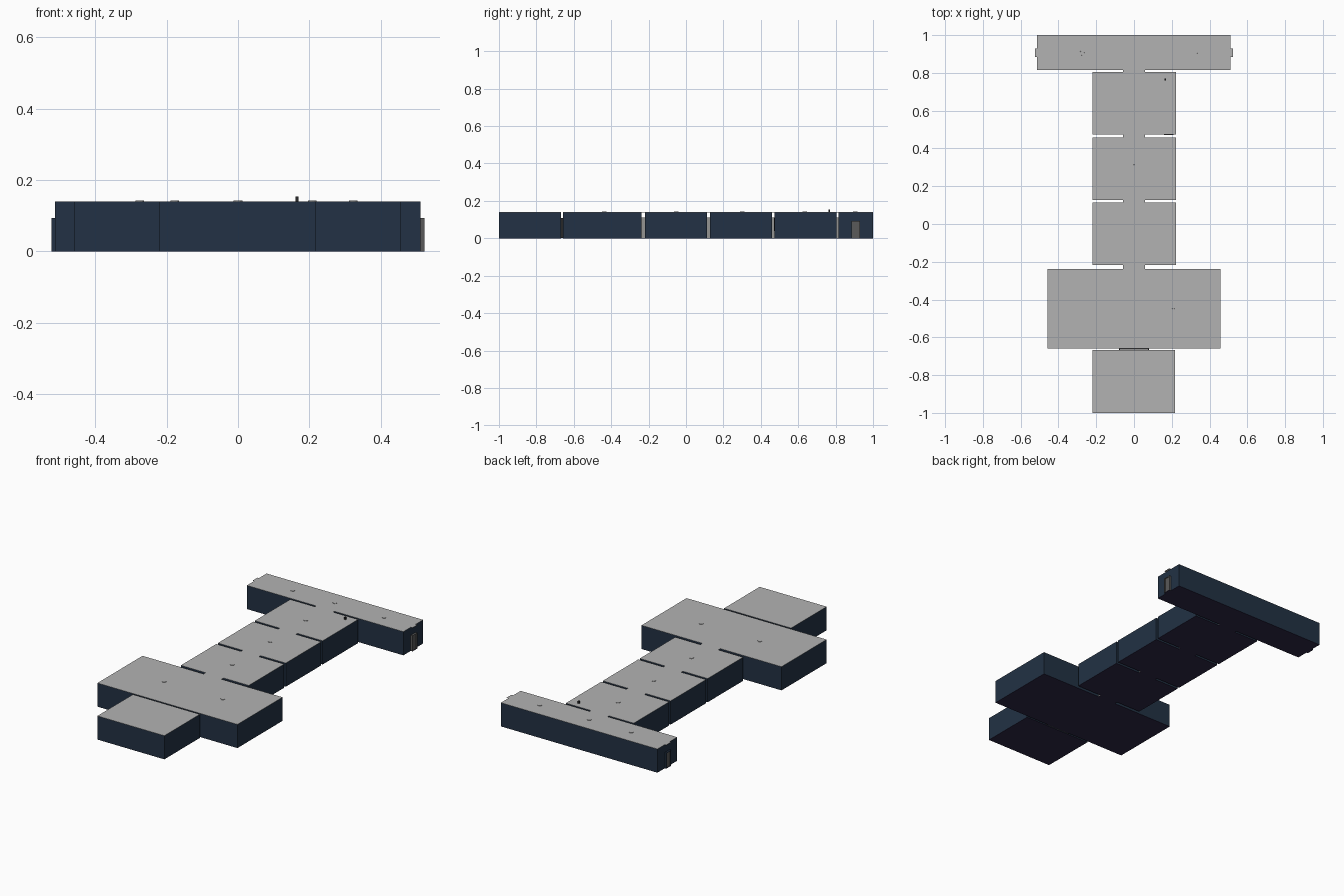
import bpy, bmesh
from mathutils import Matrix, Vector

if "Cube" in bpy.data.objects:
    bpy.data.objects.remove(bpy.data.objects["Cube"])


def material(name, rgb):
    m = bpy.data.materials.new(name)
    m.diffuse_color = (*rgb, 1)
    m.use_nodes = True
    m.node_tree.nodes["Principled BSDF"].inputs["Base Color"].default_value = m.diffuse_color
    return m


WALL = material("wall_blue", (0.016, 0.031, 0.058))
FLOOR = material("floor_dark", (0.026, 0.02, 0.062))
ROOF = material("roof_grey", (0.45, 0.45, 0.45))
PASSAGE = material("passage_grey", (0.3, 0.3, 0.29))
DARK = material("dark_metal", (0.02, 0.02, 0.022))
DOOR = material("door_grey", (0.1, 0.1, 0.1))
H, T, SKIN = 0.14, 0.004, 0.001  # room height, wall and sheet thickness
DOOR_W, DOOR_H = 0.055, 0.112    # passage half width and height


def boxes(name, spans, mat=None):
    """One object from boxes given as (x0, x1, y0, y1, z0, z1)."""
    bm = bmesh.new()
    for x0, x1, y0, y1, z0, z1 in spans:
        centre = Vector((x0 + x1, y0 + y1, z0 + z1)) / 2
        bmesh.ops.create_cube(bm, size=1, matrix=Matrix.Translation(centre)
                              @ Matrix.Diagonal((x1 - x0, y1 - y0, z1 - z0, 1)))
    return finish(name, bm, mat)


def finish(name, bm, mat):
    me = bpy.data.meshes.new(name)
    bm.to_mesh(me)
    bm.free()
    ob = bpy.data.objects.new(name, me)
    bpy.context.collection.objects.link(ob)
    if mat:
        me.materials.append(mat)
    return ob


def cross_wall(x0, x1, y0, y1, opening):
    """Wall along x, with an optional central doorway."""
    z0, z1 = SKIN, H - SKIN
    if not opening:
        return [(x0, x1, y0, y1, z0, z1)]
    return [(x0, -DOOR_W, y0, y1, z0, z1), (DOOR_W, x1, y0, y1, z0, z1),
            (-DOOR_W, DOOR_W, y0, y1, DOOR_H, z1)]


def room(name, x0, x1, y0, y1, front_open, back_open):
    boxes(name + "_floor", [(x0, x1, y0, y1, 0, SKIN)], FLOOR)
    boxes(name + "_ceiling", [(x0, x1, y0, y1, H - SKIN, H)], ROOF)
    walls = [(x0, x0 + T, y0, y1, SKIN, H - SKIN),
             (x1 - T, x1, y0, y1, SKIN, H - SKIN)]
    walls += cross_wall(x0 + T, x1 - T, y0, y0 + T, front_open)
    walls += cross_wall(x0 + T, x1 - T, y1 - T, y1, back_open)
    boxes(name + "_walls", walls, WALL)


# Rooms from front to back
rooms = [("front_room", -0.22, 0.218, -1.0, -0.668, False, False),
         ("wide_hall", -0.459, 0.457, -0.658, -0.237, False, True),
         ("room_1", -0.221, 0.223, -0.218, 0.113, True, True),
         ("room_2", -0.221, 0.223, 0.128, 0.459, True, True),
         ("room_3", -0.221, 0.223, 0.473, 0.804, True, True),
         ("cross_corridor", -0.513, 0.511, 0.816, 1.0, True, False)]
for r in rooms:
    room(*r)

# Short passages: low side walls, floor, and a thin sheet at roof level
for i in range(1, len(rooms) - 1):
    a, b = rooms[i][4], rooms[i + 1][3]
    w = DOOR_W
    boxes(f"passage_{i}_walls", [(-w - T, -w, a, b, SKIN, DOOR_H),
                                 (w, w + T, a, b, SKIN, DOOR_H)], PASSAGE)
    boxes(f"passage_{i}_floor", [(-w - T, w + T, a, b, 0, SKIN)], FLOOR)
    boxes(f"passage_{i}_roof", [(-w - T, w + T, a, b, H - SKIN, H)], ROOF)

# Closed double door between the front room and the hall
boxes("front_door_panels", [(-0.074, -0.001, -0.664, -0.658, 0.001, 0.105),
                            (0.001, 0.074, -0.664, -0.658, 0.001, 0.105)], DOOR)
boxes("front_door_frame", [(-0.08, -0.074, -0.667, -0.658, 0.001, 0.109),
                           (0.074, 0.08, -0.667, -0.658, 0.001, 0.109),
                           (-0.074, 0.074, -0.665, -0.658, 0.105, 0.109)], DARK)

# End doors of the cross corridor, each under a thin roof-level tab
for side, s in (("left", -1), ("right", 1)):
    x0, x1 = sorted((s * 0.511, s * 0.523))
    p0, p1 = sorted((s * 0.511, s * 0.519))
    boxes(side + "_door_frame", [(x0, x1, 0.885, 0.89, 0.001, 0.093),
                                 (x0, x1, 0.925, 0.93, 0.001, 0.093),
                                 (x0, x1, 0.89, 0.925, 0.089, 0.093)],
          DOOR if s > 0 else WALL)
    boxes(side + "_door_panel", [(p0, p1, 0.89, 0.925, 0.001, 0.089)], DOOR)
    boxes(side + "_door_threshold", [(x0, x1, 0.885, 0.93, 0, SKIN)], FLOOR)
    boxes(side + "_door_roof_tab", [(x0, x1, 0.885, 0.93, H - SKIN, H)], ROOF)

# Round ceiling lamps that poke through the roof
lamps = [(-0.275, 0.905), (0, 0.905), (0.323, 0.905), (0, 0.635), (0, 0.302),
         (0, -0.053), (-0.177, -0.438), (0.208, -0.438)]
bm = bmesh.new()
for x, y in lamps:
    bmesh.ops.create_cone(bm, cap_ends=True, segments=12, radius1=0.013,
                          radius2=0.012, depth=0.014,
                          matrix=Matrix.Translation((x, y, 0.1355)))
finish("ceiling_lamps", bm, ROOF)

# Thin post through the roof and wall panel in the gap
boxes("roof_post", [(0.161, 0.17, 0.761, 0.77, SKIN, 0.154)], DARK)
boxes("wall_panel", [(0.158, 0.21, 0.47, 0.476, 0.04, 0.11)], DARK)
